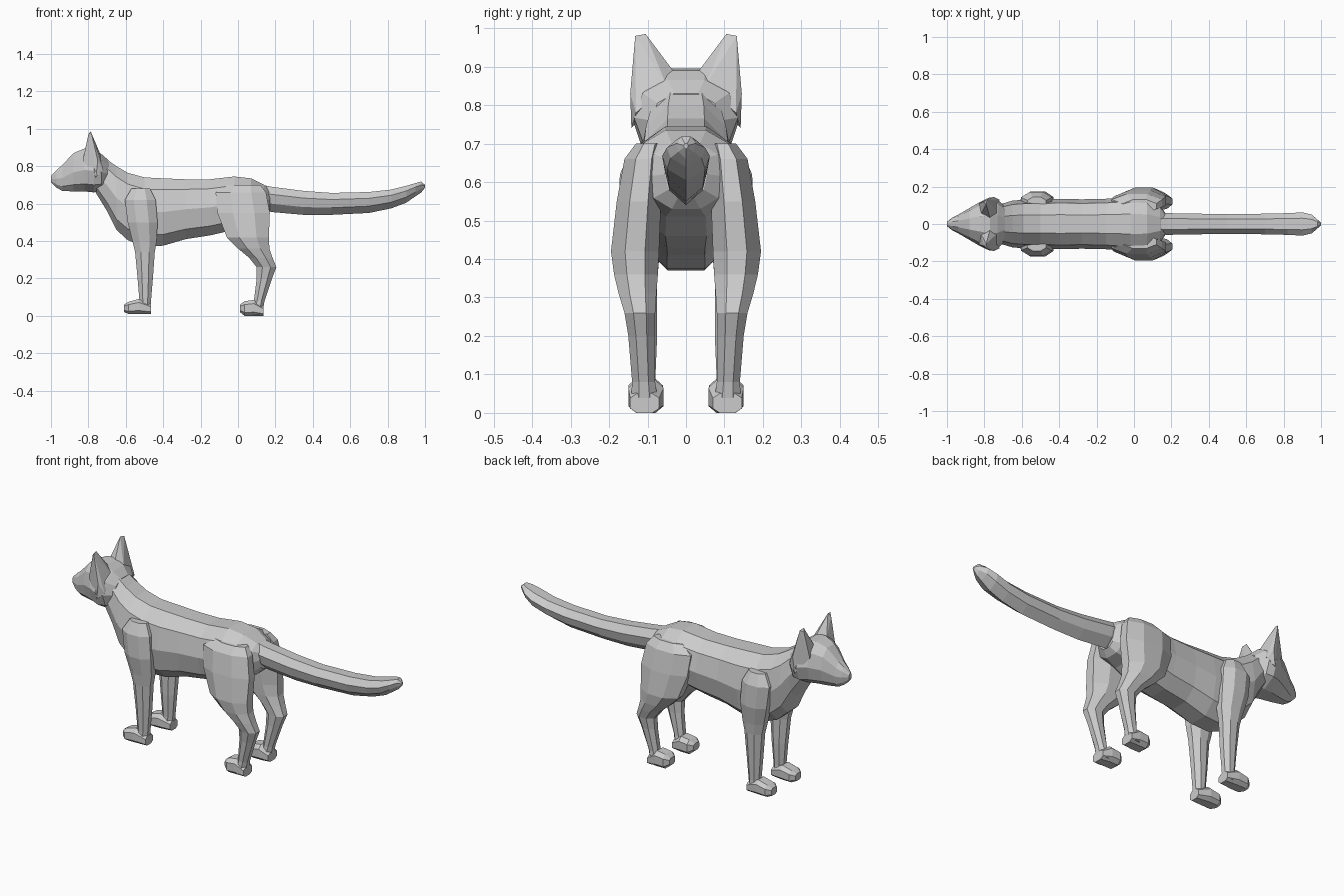
import bpy, bmesh, math


def finish(name, bm, mirror):
    bmesh.ops.recalc_face_normals(bm, faces=bm.faces)
    mesh = bpy.data.meshes.new(name)
    bm.to_mesh(mesh)
    bm.free()
    ob = bpy.data.objects.new(name, mesh)
    bpy.context.collection.objects.link(ob)
    if mirror:
        mod = ob.modifiers.new("mirror", 'MIRROR')
        mod.use_axis = (False, True, False)
        mod.use_mirror_merge = False
    return ob


def polygon(n, power=1.0):
    """Unit cross-section with flat top and bottom, reaching -1..1 both ways."""
    pts = []
    for i in range(n):
        a = 2 * math.pi * (i + 0.5) / n + math.pi / 2
        c, s = math.cos(a), math.sin(a)
        pts.append((math.copysign(abs(c) ** power, c), math.copysign(abs(s) ** power, s)))
    mx, my = max(p[0] for p in pts), max(p[1] for p in pts)
    return [(p / mx, q / my) for p, q in pts]


def loft(name, axis, sections, profile, mirror=False):
    """Section = (position on axis, y0, y1, w0, w1); w is z on the x axis, x on the z axis."""
    bm = bmesh.new()
    rings = []
    for t, y0, y1, w0, w1 in sections:
        ring = []
        for p, q in profile:
            y = (y0 + y1) / 2 + p * (y1 - y0) / 2
            w = (w0 + w1) / 2 + q * (w1 - w0) / 2
            ring.append(bm.verts.new((t, y, w) if axis == 'x' else (w, y, t)))
        rings.append(ring)
    n = len(profile)
    for a, b in zip(rings, rings[1:]):
        for i in range(n):
            j = (i + 1) % n
            bm.faces.new((a[i], a[j], b[j], b[i]))
    bm.faces.new(rings[0])
    bm.faces.new(rings[-1])
    return finish(name, bm, mirror)


def centred(rows):
    return [(x, -h, h, z0, z1) for x, h, z0, z1 in rows]


# Torso and neck
loft("body", 'x', centred([
    (-.78, .09, .69, .87), (-.70, .11, .56, .835), (-.65, .125, .46, .80),
    (-.59, .13, .405, .765), (-.50, .13, .37, .74), (-.40, .135, .375, .735),
    (-.28, .132, .41, .73), (-.15, .135, .43, .73), (-.02, .145, .46, .745),
    (.07, .14, .51, .735), (.14, .10, .53, .70), (.17, .055, .56, .68)]),
    polygon(10, .85))

# Head
loft("head", 'x', centred([
    (-1.0, .012, .715, .75), (-.97, .035, .685, .78), (-.94, .05, .668, .805),
    (-.88, .085, .665, .87), (-.82, .12, .665, .895), (-.77, .143, .66, .89),
    (-.73, .135, .67, .865), (-.69, .09, .69, .83)]), polygon(10, .9))

# Ears
bm = bmesh.new()
for co in [(-.82, .05, .87), (-.83, .11, .83), (-.77, .03, .885), (-.73, .05, .85),
           (-.75, .145, .83), (-.76, .142, .74), (-.72, .13, .78),
           (-.79, .105, .985), (-.785, .132, .98), (-.80, .118, .97)]:
    bm.verts.new(co)
hull = bmesh.ops.convex_hull(bm, input=bm.verts)
bmesh.ops.delete(bm, geom=[v for v in hull["geom_interior"]
                           if isinstance(v, bmesh.types.BMVert)], context='VERTS')
finish("ears", bm, True)

# Tail, with a keel along its underside
loft("tail", 'x', centred([
    (.13, .055, .57, .70), (.18, .058, .555, .69), (.35, .055, .54, .668),
    (.50, .053, .54, .657), (.70, .055, .55, .662), (.82, .058, .575, .675),
    (.90, .062, .605, .695), (.95, .05, .64, .71), (.98, .025, .66, .718),
    (1.0, .006, .685, .70)]),
    [(-.5, 1), (-1, .4), (-.8, -.35), (0, -1), (.8, -.35), (1, .4), (.5, 1)])

# Legs
loft("front_legs", 'z', [
    (.68, .08, .145, -.57, -.47), (.62, .07, .172, -.605, -.44),
    (.50, .07, .175, -.59, -.43), (.40, .07, .157, -.565, -.435),
    (.34, .075, .15, -.55, -.445), (.20, .075, .142, -.537, -.455),
    (.08, .08, .137, -.527, -.465), (.02, .075, .14, -.53, -.47)],
    polygon(8), True)
loft("hind_legs", 'z', [
    (.70, .06, .13, -.06, .12), (.66, .06, .16, -.12, .15),
    (.55, .065, .18, -.11, .17), (.42, .07, .195, -.06, .165),
    (.36, .073, .187, 0, .168), (.31, .077, .175, .06, .185),
    (.26, .08, .16, .10, .205), (.20, .082, .15, .10, .182),
    (.08, .08, .14, .085, .142), (.01, .07, .145, .07, .13)],
    polygon(8), True)

# Paws
loft("front_paws", 'x', [
    (-.61, .08, .13, .02, .06), (-.585, .06, .15, .01, .075),
    (-.53, .06, .15, .01, .09), (-.465, .075, .14, .01, .06)],
    polygon(8, .7), True)
loft("hind_paws", 'x', [
    (.01, .08, .13, .02, .06), (.035, .058, .15, 0, .078),
    (.085, .058, .15, 0, .085), (.135, .07, .145, 0, .05)],
    polygon(8, .7), True)
